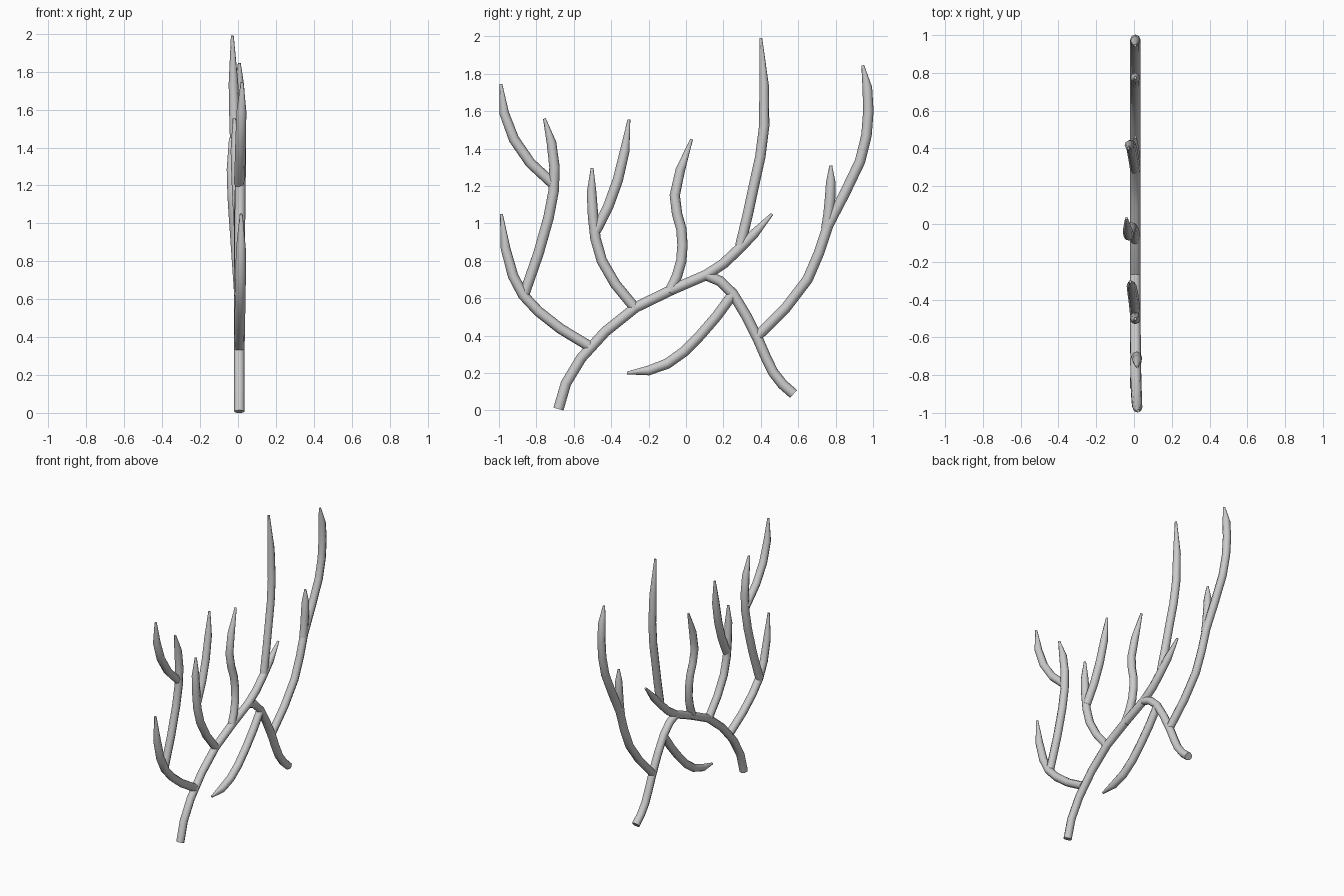
import bpy
from math import radians
from mathutils import Vector

if "Cube" in bpy.data.objects:
    bpy.data.objects.remove(bpy.data.objects["Cube"])

R = 0.028       # limb radius
CENTRE = 0.007  # x of the limb axes

# each limb: a few (y, z) points it bends through
LIMBS = {
    "main_stem": [(-.682, .007), (-.56, .28), (-.27, .55), (.11, .725), (.27, .85), (.46, 1.05)],
    "left_low_branch": [(-.52, .345), (-.79, .53), (-.925, .72), (-.987, 1.05)],
    "left_tall_branch": [(-.865, .62), (-.735, 1.03), (-.703, 1.3), (-.757, 1.56)],
    "left_outer_twig": [(-.71, 1.21), (-.92, 1.45), (-.99, 1.745)],
    "inner_branch": [(-.275, .55), (-.45, .8), (-.497, 1.04), (-.502, 1.295)],
    "inner_twig": [(-.482, .96), (-.365, 1.23), (-.305, 1.555)],
    "centre_branch": [(-.09, .63), (-.025, .8), (-.025, .97), (-.06, 1.15), (.03, 1.45)],
    "tall_branch": [(.29, .88), (.365, 1.21), (.418, 1.52), (.4, 1.99)],
    "right_stem": [(.11, .722), (.25, .625), (.385, .38), (.465, .205), (.575, .088)],
    "hanging_branch": [(.25, .62), (.075, .4), (-.1, .25), (-.315, .2)],
    "right_tall_branch": [(.375, .39), (.65, .7), (.76, .99), (.93, 1.33), (.975, 1.6), (.945, 1.845)],
    "right_twig": [(.75, .97), (.77, 1.13), (.774, 1.31)],
}
# sideways drift of the tip in x
LEAN = {"left_low_branch": .01, "left_tall_branch": .01, "left_outer_twig": .015,
        "inner_twig": -.027, "centre_branch": -.047, "tall_branch": -.037}


def bend(points):
    """Points with a smooth midpoint added in every span."""
    p = [Vector(q) for q in points]
    p = [3 * p[0] - 3 * p[1] + p[2]] + p + [3 * p[-1] - 3 * p[-2] + p[-3]]
    path = []
    for a, b, c, d in zip(p, p[1:], p[2:], p[3:]):
        path += [b, (9 * (b + c) - a - d) / 16]
    return path + [p[-2]]


def limb(name, points):
    path = bend(points)
    n = len(path) - 1
    curve = bpy.data.curves.new(name, 'CURVE')
    curve.dimensions = '3D'
    curve.bevel_depth = 1
    curve.bevel_resolution = 2
    curve.use_fill_caps = True
    spline = curve.splines.new('POLY')
    spline.points.add(n)
    for i, (y, z) in enumerate(path):
        spline.points[i].co = (CENTRE + LEAN.get(name, 0) * i / n, y, z, 1)
        spline.points[i].radius = R
    # taper to a point, except the sawn-off right stem
    if name != "right_stem":
        spline.points[n - 1].radius = R * .92
        spline.points[n].radius = R * .27
    obj = bpy.data.objects.new(name, curve)
    bpy.context.collection.objects.link(obj)
    bpy.ops.object.select_all(action='DESELECT')
    obj.select_set(True)
    bpy.context.view_layer.objects.active = obj
    bpy.ops.object.convert(target='MESH')
    bpy.ops.object.shade_smooth_by_angle(angle=radians(60))


for name, points in LIMBS.items():
    limb(name, points)
